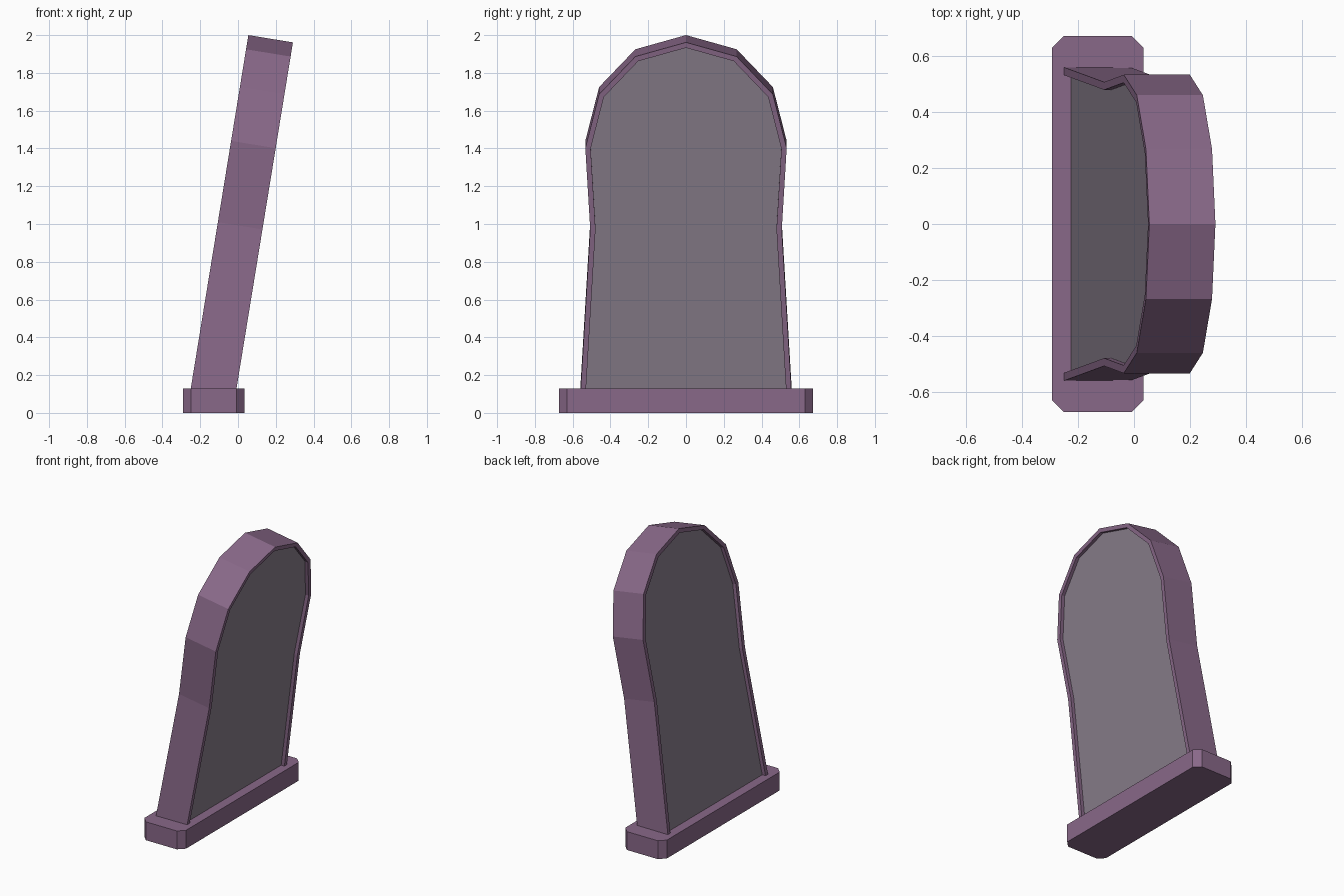
import bpy, bmesh
from mathutils import Vector

if "Cube" in bpy.data.objects:
    bpy.data.objects.remove(bpy.data.objects["Cube"])


def material(name, color):
    m = bpy.data.materials.new(name)
    m.diffuse_color = (*color, 1)
    m.use_nodes = True
    m.node_tree.nodes["Principled BSDF"].inputs["Base Color"].default_value = m.diffuse_color
    return m


def prism(points, direction):
    """Solid made by extruding a closed polygon along a vector."""
    bm = bmesh.new()
    face = bm.faces.new([bm.verts.new(p) for p in points])
    ext = bmesh.ops.extrude_face_region(bm, geom=[face], use_keep_orig=True)
    top = [v for v in ext["geom"] if isinstance(v, bmesh.types.BMVert)]
    bmesh.ops.translate(bm, verts=top, vec=direction)
    bmesh.ops.recalc_face_normals(bm, faces=bm.faces)
    return bm


def make_object(name, bm, materials):
    mesh = bpy.data.meshes.new(name)
    bm.to_mesh(mesh)
    bm.free()
    for m in materials:
        mesh.materials.append(m)
    ob = bpy.data.objects.new(name, mesh)
    bpy.context.collection.objects.link(ob)
    return ob


purple = material("purple_stone", (0.25, 0.14, 0.25))
grey = material("grey_panel", (0.25, 0.21, 0.26))

# Plinth with chamfered corners
x0, x1, y1, c = -0.292, 0.034, 0.672, 0.042
half = [(x1, y1 - c), (x1 - c, y1), (x0 + c, y1), (x0, y1 - c)]
loop = half + [(x, -y) for x, y in reversed(half)]
make_object("plinth", prism([(x, y, 0) for x, y in loop], Vector((0, 0, 0.13))), [purple])

# Leaning slab: mirrored half outline (y, z) on the rear plane, extruded through its thickness
side = [(0.562, 0.09), (0.507, 1.01), (0.533, 1.44), (0.46, 1.725), (0.268, 1.925)]
outline = side + [(0, 2.0)] + [(-y, z) for y, z in reversed(side)]
thickness = Vector((0.236, 0, -0.0385))
bm = prism([(-0.25 + 0.163 * (z - 0.13), y, z) for y, z in outline], thickness)

# Raised rim around a recessed panel on both broad faces
panels = [f for f in bm.faces if len(f.verts) == len(outline)]
bmesh.ops.inset_individual(bm, faces=panels, thickness=0.028, use_even_offset=True)
bmesh.ops.inset_individual(bm, faces=panels, thickness=0, depth=-0.025)
for f in panels:
    f.material_index = 1
make_object("leaning_slab", bm, [purple, grey])
